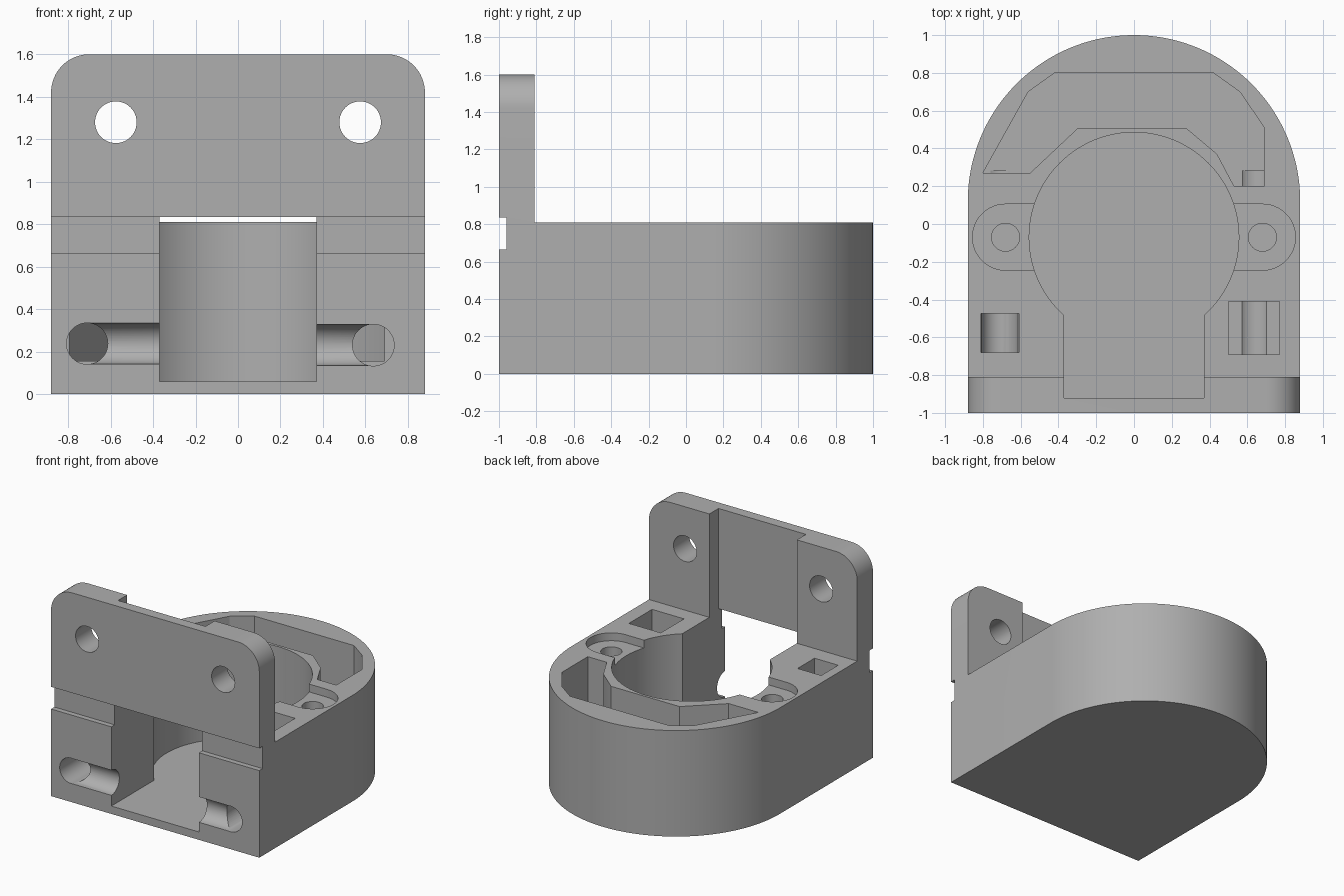
import bpy, bmesh, math

if "Cube" in bpy.data.objects:
    bpy.data.objects.remove(bpy.data.objects["Cube"], do_unlink=True)

grey = bpy.data.materials.new("plain grey")
grey.use_nodes = True
COLOUR = (0.43, 0.43, 0.43, 1)
grey.diffuse_color = COLOUR
grey.node_tree.nodes["Principled BSDF"].inputs["Base Color"].default_value = COLOUR


def arc(cx, cy, r, start, end, n):
    """Points on an arc, angles in degrees."""
    angles = [math.radians(start + (end - start) * i / n) for i in range(n + 1)]
    return [(cx + r * math.cos(a), cy + r * math.sin(a)) for a in angles]


def circle(cx, cy, r, n=64):
    return arc(cx, cy, r, 0, 360, n)[:-1]


def rect(x0, x1, y0, y1):
    return [(x0, y0), (x1, y0), (x1, y1), (x0, y1)]


def prism(name, profile, low, high, axis="z"):
    """Extrude a 2D profile between two positions along an axis."""
    place = {"x": lambda a, b, t: (t, a, b),
             "y": lambda a, b, t: (a, t, b),
             "z": lambda a, b, t: (a, b, t)}[axis]
    bm = bmesh.new()
    bottom = [bm.verts.new(place(a, b, low)) for a, b in profile]
    top = [bm.verts.new(place(a, b, high)) for a, b in profile]
    bm.faces.new(bottom)
    bm.faces.new(top)
    n = len(profile)
    for i in range(n):
        j = (i + 1) % n
        bm.faces.new((bottom[i], bottom[j], top[j], top[i]))
    bmesh.ops.recalc_face_normals(bm, faces=bm.faces)
    mesh = bpy.data.meshes.new(name)
    bm.to_mesh(mesh)
    bm.free()
    mesh.materials.append(grey)
    obj = bpy.data.objects.new(name, mesh)
    bpy.context.collection.objects.link(obj)
    return obj


def cut(name, profile, low, high, axis="z"):
    """Subtract a prism from the housing."""
    cutter = prism(name, profile, low, high, axis)
    cutter.hide_render = True
    bpy.context.view_layer.objects.active = housing
    mod = housing.modifiers.new(name, "BOOLEAN")
    mod.operation = "DIFFERENCE"
    mod.solver = "EXACT"
    mod.object = cutter
    bpy.ops.object.modifier_apply(modifier=mod.name)
    bpy.data.objects.remove(cutter, do_unlink=True)


W = 0.88        # half width
DECK = 0.81     # height of the main body
TOP = 1.6       # height of the mounting plate
OVER = 1.9      # safely above everything

# D-shaped block, stepped down to leave the upright mounting plate
housing = prism("housing", [(-W, -1), (W, -1)] + arc(0, 0.12, W, 0, 180, 72), 0, TOP)
cut("step", rect(-1.2, 1.2, -0.81, 1.3), DECK, OVER)

# Plate: rounded corners, screw holes, recess in its rear face
for s in (-1, 1):
    corner = arc(0.70, 1.42, 0.18, 90, 0, 16) + [(1, 1.42), (1, OVER), (0.70, OVER)]
    cut("corner", [(s * x, z) for x, z in corner], -1.2, -0.7, "y")
    cut("plate_hole", circle(s * 0.575, 1.28, 0.098, 48), -1.2, -0.7, "y")
cut("plate_recess", rect(-0.37, 0.37, -0.92, -0.4), 0.5, OVER)

# Round motor pocket with its front opening
cut("pocket", circle(0, -0.07, 0.555, 96), 0.06, 1.2)
cut("opening", rect(-0.37, 0.37, -1.2, -0.3), 0.06, 0.835)

# Groove across the front
cut("front_groove", rect(-1.2, -0.96, 0.665, 0.835), -1.2, 1.2, "x")

# Shallow ear recesses and screw holes
for s in (-1, 1):
    ear = [(0.45, -0.245)] + arc(0.68, -0.07, 0.175, -90, 90, 24) + [(0.45, 0.105)]
    cut("ear", [(s * x, y) for x, y in ear], DECK - 0.06, 1.2)
    cut("ear_hole", circle(s * 0.68, -0.07, 0.074, 40), 0.4, 1.2)

# Crescent-shaped pocket at the rear
cut("crescent", [(-0.8, 0.27), (-0.55, 0.27), (-0.30, 0.505), (0.28, 0.505),
                 (0.44, 0.37), (0.53, 0.2), (0.69, 0.2), (0.69, 0.51),
                 (0.56, 0.7), (0.42, 0.8), (-0.42, 0.8), (-0.56, 0.7)], 0.155, 1.2)

# Square wells
cut("right_well", rect(-0.81, -0.61, -0.68, -0.475), 0.235, 1.2)
cut("left_well", rect(0.5, 0.77, -0.69, -0.41), 0.157, 1.2)

# Cable tunnels and the half-round channels leading to them
for x, r, z in ((-0.71, 0.097, 0.238), (0.637, 0.098, 0.231)):
    cut("tunnel", circle(x, z, r, 48), -1.2, 0.282, "y")
    inner = math.copysign(0.2, x)
    cut("channel", circle(-1, z, r - 0.001, 48), min(x, inner), max(x, inner), "x")

bpy.ops.object.select_all(action="DESELECT")
housing.select_set(True)
bpy.context.view_layer.objects.active = housing
bpy.ops.object.shade_smooth_by_angle(angle=math.radians(25))
